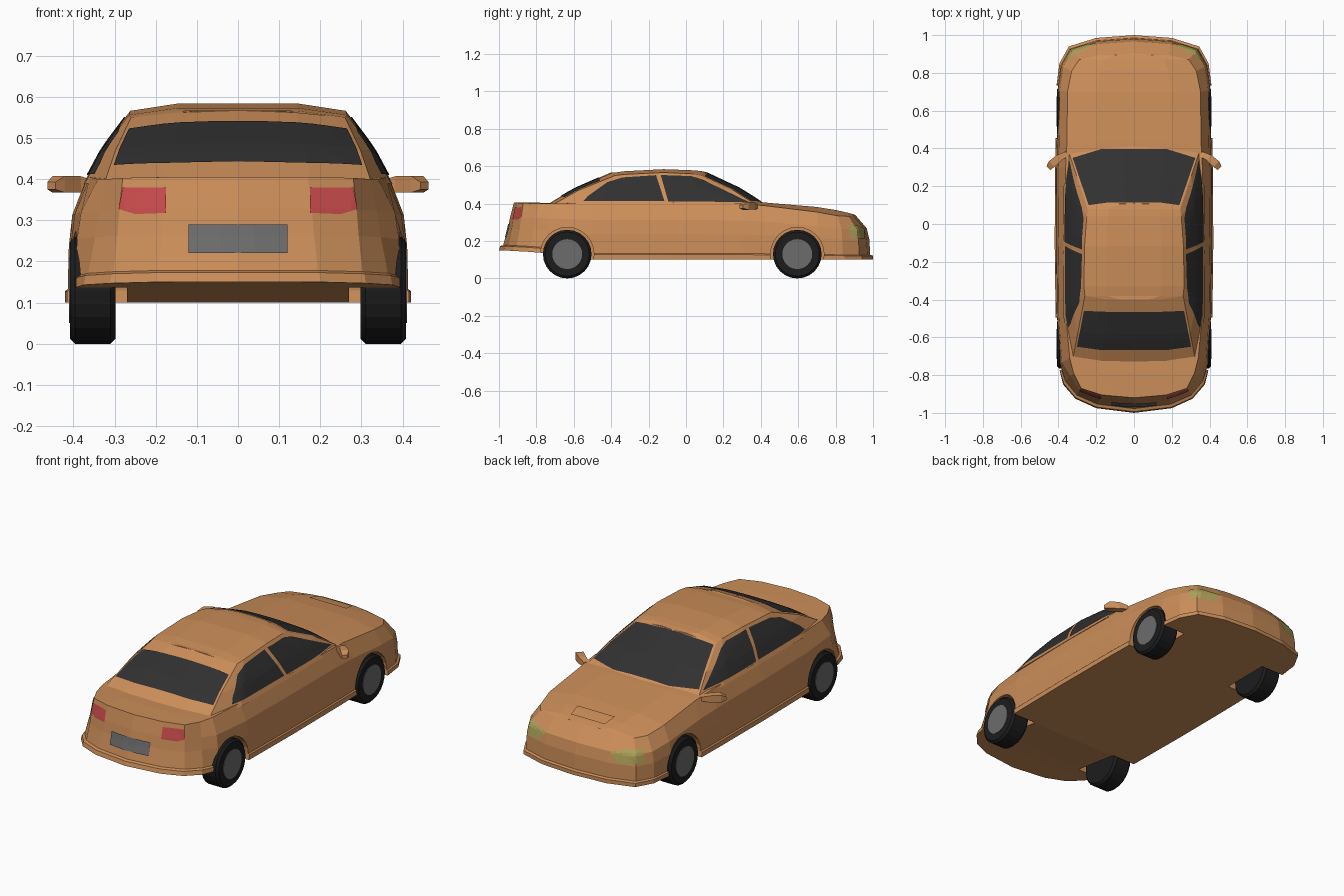
import bpy, bmesh, math
from mathutils import Vector
from mathutils.bvhtree import BVHTree

if "Cube" in bpy.data.objects:
    bpy.data.objects.remove(bpy.data.objects["Cube"])


def material(name, r, g, b):
    m = bpy.data.materials.new(name)
    m.diffuse_color = (r, g, b, 1)
    m.use_nodes = True
    m.node_tree.nodes["Principled BSDF"].inputs["Base Color"].default_value = m.diffuse_color
    return m


PAINT = material("paint", .6, .27, .10)
GLASS = material("glass", .03, .03, .03)
RUBBER = material("rubber", .012, .012, .012)
METAL = material("metal", .15, .15, .15)
RED = material("red_lens", .58, .07, .07)
AMBER = material("headlight_lens", .42, .36, .10)


def to_object(name, bm, mat):
    me = bpy.data.meshes.new(name)
    bm.to_mesh(me)
    bm.free()
    ob = bpy.data.objects.new(name, me)
    bpy.context.collection.objects.link(ob)
    me.materials.append(mat)
    return ob


def add_grid(bm, rows):
    vs = [[bm.verts.new(p) for p in r] for r in rows]
    for a, b in zip(vs, vs[1:]):
        for i in range(len(a) - 1):
            bm.faces.new((a[i], a[i + 1], b[i + 1], b[i]))


def shell(name, table, rings):
    """Closed hull: half outlines (low and top) blended by rings, mirrored, capped."""
    bm = bmesh.new()

    def ring(s, fxy, fz, k):
        out = []
        for x, y, zb, xt, yt, zt, zc in table:
            f = max(fxy, fz * .9) if (y < -.75 and fxy < 1) else fxy
            out.append((s * k * (x + (xt - x) * f), k * (y + (yt - y) * f), zb + (zt - zb) * fz))
        return out
    for s in (-1, 1):
        add_grid(bm, [ring(s, *r) for r in rings])
    k = rings[0][2]
    add_grid(bm, [[(-k * x, k * y, zb), (k * x, k * y, zb)] for x, y, zb, *_ in table])
    k = rings[-1][2]
    add_grid(bm, [[(-k * xt, k * yt, zt), (-.55 * k * xt, k * yt, zc),
                   (.55 * k * xt, k * yt, zc), (k * xt, k * yt, zt)]
                  for _, _, _, xt, yt, zt, zc in table])
    bmesh.ops.remove_doubles(bm, verts=bm.verts, dist=1e-4)
    bmesh.ops.dissolve_degenerate(bm, edges=bm.edges, dist=1e-4)
    bmesh.ops.recalc_face_normals(bm, faces=bm.faces)
    return to_object(name, bm, PAINT)


# Lower body: x, y, z at the sill, then x, y, z of the shoulder, then deck height
body = shell("body", [
    (0, -1.0, .15, 0, -.92, .405, .405),
    (.20, -.975, .15, .17, -.905, .405, .405),
    (.31, -.925, .147, .28, -.87, .403, .405),
    (.375, -.85, .143, .32, -.79, .40, .405),
    (.40, -.75, .135, .34, -.71, .40, .402),
    (.415, -.5, .10, .36, -.5, .405, .41),
    (.42, -.1, .10, .367, -.1, .405, .41),
    (.418, .3, .10, .362, .3, .40, .41),
    (.415, .46, .10, .355, .43, .388, .405),
    (.412, .72, .10, .352, .70, .355, .382),
    (.395, .85, .10, .33, .81, .335, .364),
    (.345, .94, .10, .29, .87, .332, .350),
    (.20, .985, .10, .18, .895, .335, .343),
    (0, 1.0, .10, 0, .905, .339, .339)],
    [(0, 0, 1), (0, .09, 1), (0, .11, .985), (.05, .45, .985), (.25, .70, .99), (1, 1, 1)])

# Cabin with roof
cabin = shell("cabin", [
    (0, -.75, .39, 0, -.40, .567, .567),
    (.18, -.745, .39, .14, -.40, .562, .567),
    (.325, -.72, .39, .26, -.38, .55, .566),
    (.372, -.5, .39, .265, -.33, .556, .573),
    (.375, -.1, .39, .262, -.12, .566, .584),
    (.372, .2, .39, .25, .04, .559, .578),
    (.345, .38, .39, .245, .08, .55, .574),
    (.18, .425, .39, .14, .105, .562, .569),
    (0, .435, .39, 0, .11, .567, .567)],
    [(0, 0, 1), (.42, .5, 1), (1, 1, 1)])

trees = []
for ob in (body, cabin):
    me = ob.data
    trees.append(BVHTree.FromPolygons([v.co for v in me.vertices], [p.vertices for p in me.polygons]))


def panel(name, low, high, view, mat, lift=.004, steps=5, mirror=False):
    """Panel between two 2D edges, projected on the car along the view direction."""
    d = Vector(view)
    place = {0: lambda a, b: (0, a, b), 1: lambda a, b: (a, 0, b), 2: lambda a, b: (a, b, 0)}
    axis = max(range(3), key=lambda i: abs(d[i]))

    def fine(line):
        return [Vector(p).lerp(Vector(q), t / 3) for p, q in zip(line, line[1:])
                for t in range(3)] + [Vector(line[-1])]
    rows = []
    for k in range(steps + 1):
        row = []
        for a, b in zip(fine(low), fine(high)):
            p = Vector(place[axis](*a.lerp(b, k / steps))) - d * 3
            hits = [h for h in (t.ray_cast(p, d) for t in trees) if h[0] is not None]
            h = min(hits, key=lambda h: h[3])
            row.append(h[0] - d * lift)
        rows.append(row)
    bm = bmesh.new()
    for s in ((1, -1) if mirror else (1,)):
        add_grid(bm, [[(s * v.x, v.y, v.z) for v in r] for r in rows])
    for f in bm.faces:
        f.normal_update()
        n = f.normal.copy()
        side = -d.x * (1 if f.calc_center_median().x > 0 else -1)
        if n.dot(Vector((side, -d.y, -d.z))) < 0:
            f.normal_flip()
    return to_object(name, bm, mat)


# Windows
panel("rear_side_windows", [(-.55, .413), (-.45, .413), (-.34, .413), (-.115, .413)],
      [(-.525, .44), (-.42, .515), (-.34, .54), (-.16, .552)], (-1, 0, 0), GLASS, mirror=True)
panel("front_side_windows", [(-.095, .412), (.06, .41), (.15, .41), (.34, .408)],
      [(-.135, .553), (.03, .547), (.085, .53), (.325, .414)], (-1, 0, 0), GLASS, mirror=True)
panel("windshield", [(-.325, .35), (-.17, .398), (.17, .398), (.325, .35)],
      [(-.24, .10), (-.13, .115), (.13, .115), (.24, .10)], (0, 0, -1), GLASS)
panel("rear_window", [(-.302, -.65), (-.17, -.668), (.17, -.668), (.302, -.65)],
      [(-.265, -.46), (-.14, -.465), (.14, -.465), (.265, -.46)], (0, 0, -1), GLASS)

# Lights, plate and hood scoop
panel("tail_lights", [(.175, .318), (.25, .315), (.29, .328)],
      [(.175, .38), (.25, .38), (.28, .38)], (0, 1, 0), RED, mirror=True)
panel("headlights", [(.245, .212), (.30, .212), (.362, .215)],
      [(.20, .265), (.28, .285), (.345, .285)], (0, -1, 0), AMBER, mirror=True)
panel("rear_plate", [(-.12, .22), (.12, .22)], [(-.12, .29), (.12, .29)], (0, 1, 0), METAL, .008)
panel("hood_scoop", [(-.115, .79), (.115, .79)], [(-.105, .865), (.105, .865)], (0, 0, -1), PAINT, .007)


def cylinder(name, x0, x1, y, z, r, sides, mat, bevel=0):
    bpy.ops.mesh.primitive_cylinder_add(vertices=sides, radius=r, depth=abs(x1 - x0),
                                        location=((x0 + x1) / 2, y, z), rotation=(0, math.pi / 2, 0))
    ob = bpy.context.object
    ob.name = name
    ob.data.materials.append(mat)
    if bevel:
        bm = bmesh.new()
        bm.from_mesh(ob.data)
        rim = [e for e in bm.edges if abs(e.verts[0].co.z - e.verts[1].co.z) < 1e-5]
        bmesh.ops.bevel(bm, geom=rim, offset=bevel, segments=1, affect='EDGES')
        bm.to_mesh(ob.data)
        bm.free()
    return ob


# Wheels, rims and wheel arches
for end, y in (("rear", -.635), ("front", .595)):
    for side, s in (("left", -1), ("right", 1)):
        cut = cylinder("arch_cutter", s * .27, s * .5, y, .13, .143, 24, PAINT)
        cut.hide_render = True
        mod = body.modifiers.new("arch", 'BOOLEAN')
        mod.object = cut
        mod.solver = 'EXACT'
        bpy.context.view_layer.objects.active = body
        bpy.ops.object.modifier_apply(modifier=mod.name)
        bpy.data.objects.remove(cut)
        cylinder(f"{end}_{side}_tire", s * .298, s * .408, y, .13, .13, 24, RUBBER, .012)
        cylinder(f"{end}_{side}_rim", s * .35, s * .411, y, .13, .08, 24, METAL)

# Door mirrors: tapered housings swept outward and back
for side, s in (("left", -1), ("right", 1)):
    bm = bmesh.new()
    sections = [(.352, .372, .011, .372, .394), (.395, .352, .013, .368, .407),
                (.435, .318, .015, .367, .408), (.453, .296, .010, .375, .393)]
    loops = [[bm.verts.new((s * (x + dx * t), y + t, z)) for t, z, dx in
              ((-h, z0, 1), (h, z0, 1), (h, z1, 1), (-h, z1, 1))] for x, y, h, z0, z1 in sections]
    for a, b in zip(loops, loops[1:]):
        for i in range(4):
            bm.faces.new((a[i], a[(i + 1) % 4], b[(i + 1) % 4], b[i]))
    bm.faces.new(loops[0])
    bm.faces.new(loops[-1])
    bmesh.ops.recalc_face_normals(bm, faces=bm.faces)
    to_object(f"{side}_door_mirror", bm, PAINT)
